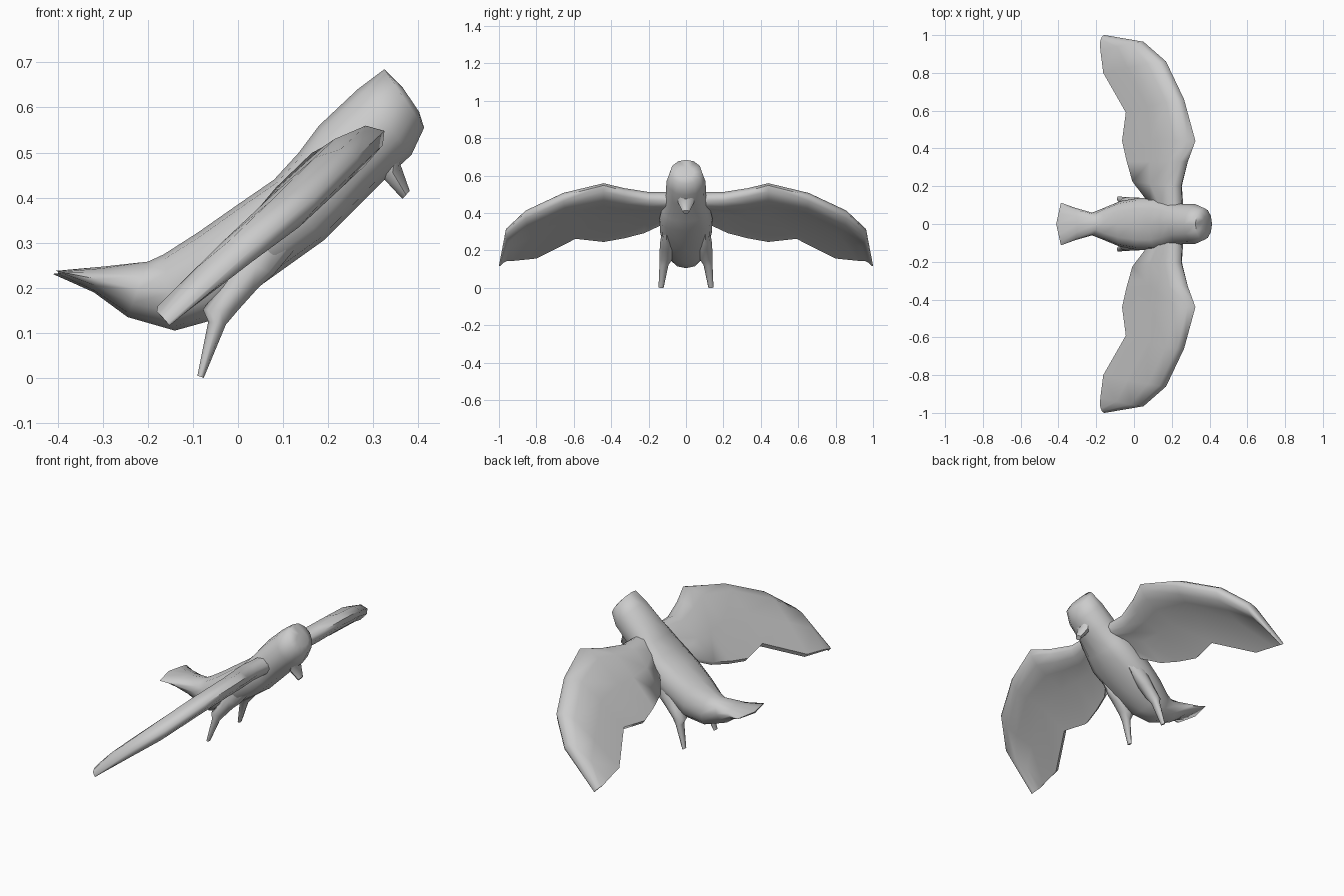
import bpy, bmesh, math
from mathutils import Vector

if "Cube" in bpy.data.objects:
    bpy.data.objects.remove(bpy.data.objects["Cube"])

grey = bpy.data.materials.new("plain grey")
grey.diffuse_color = (0.6, 0.6, 0.6, 1)
grey.use_nodes = True
grey.node_tree.nodes["Principled BSDF"].inputs["Base Color"].default_value = grey.diffuse_color


def loft(name, rings, angle=50):
    """Skin a closed surface over rings of equal point count."""
    bm = bmesh.new()
    loops = [[bm.verts.new(p) for p in ring] for ring in rings]
    n = len(loops[0])
    for a, b in zip(loops, loops[1:]):
        for i in range(n):
            j = (i + 1) % n
            bm.faces.new((a[i], a[j], b[j], b[i]))
    bm.faces.new(loops[0])
    bm.faces.new(loops[-1])
    bmesh.ops.recalc_face_normals(bm, faces=bm.faces)
    mesh = bpy.data.meshes.new(name)
    bm.to_mesh(mesh)
    bm.free()
    mesh.materials.append(grey)
    obj = bpy.data.objects.new(name, mesh)
    bpy.context.collection.objects.link(obj)
    bpy.ops.object.select_all(action='DESELECT')
    bpy.context.view_layer.objects.active = obj
    obj.select_set(True)
    bpy.ops.object.shade_smooth_by_angle(angle=math.radians(angle))
    return obj


def oval(top, bottom, half_width, power=1, y=0, sides=12):
    """Oval ring between a top and a bottom point (x, z); low power is boxier."""
    t, b = Vector((top[0], y, top[1])), Vector((bottom[0], y, bottom[1]))
    mid, up = (t + b) / 2, (t - b) / 2
    ring = []
    for k in range(sides):
        a = math.tau * k / sides
        c, s = (math.copysign(abs(v) ** power, v) for v in (math.cos(a), math.sin(a)))
        ring.append(mid + up * c + Vector((0, half_width * s, 0)))
    return ring


def flip(rings):
    return [[Vector((p[0], -p[1], p[2])) for p in ring] for ring in rings]


# Tail, body and head: top point, bottom point, half width, boxiness
body = [
    ((-.412, .237), (-.412, .231), .113),
    ((-.300, .247), (-.320, .190), .085),
    ((-.200, .258), (-.245, .135), .060),
    ((-.165, .274), (-.140, .105), .088, .9),
    ((-.090, .322), (-.050, .130), .122, .8),
    ((.000, .385), (.050, .205), .138, .75),
    ((.080, .440), (.190, .305), .141, .75),
    ((.135, .500), (.240, .355), .128, .8),
    ((.180, .560), (.325, .440), .107, .9),
    ((.265, .640), (.385, .495), .105),
    ((.325, .685), (.413, .555), .085),
    ((.365, .645), (.402, .590), .045),
]
rings = [oval(*r) for r in body]
for p in rings[0]:  # swept-back corners of the tail fan
    p.x += .025 * abs(p.y) / .113
loft("body", rings, 80)

# Beak, hooked downward
loft("beak", [oval((.380, .520), (.320, .470), .045, sides=8),
              oval((.361, .472), (.325, .440), .042, sides=8),
              oval((.381, .415), (.365, .397), .018, sides=8)], 60)

# Legs: thigh blending out of the flank, tapering to a thin foot
leg = [
    oval((.040, .350), (.130, .290), .020, 1, .104, 8),
    oval((.000, .265), (.080, .230), .034, 1, .104, 8),
    oval((-.040, .200), (.045, .200), .038, 1, .103, 8),
    oval((-.078, .152), (.000, .150), .034, 1, .108, 8),
    oval((-.066, .125), (-.027, .118), .024, 1, .118, 8),
    oval((-.090, .005), (-.076, .000), .014, 1, .133, 8),
]
loft("left_leg", leg, 70)
loft("right_leg", flip(leg), 70)

# Wings: leading edge, trailing edge, thickness scale
stations = [
    ((.255, .07, .490), (.095, .10, .360), 1.1),
    ((.250, .20, .495), (.000, .225, .302), 1.1),
    ((.285, .33, .518), (-.030, .33, .275), 1.08),
    ((.325, .44, .548), (-.055, .44, .255), 1.05),
    ((.265, .66, .492), (-.035, .59, .272), 1.05),
    ((.170, .86, .400), (-.155, .80, .166), 1),
    ((.050, .965, .302), (-.172, .92, .152), .8),
    ((-.155, 1.0, .120), (-.178, .96, .145), .3),
]
# Cross-section: fraction from trailing to leading edge, height off the chord
section = [(0, .012), (.45, .040), (.80, .051), (.95, .033), (1, 0),
           (.95, -.022), (.83, -.033), (.68, -.024), (.45, -.002), (0, -.012)]
normal = Vector((-.65, 0, .76))
wing = []
for lead, trail, s in stations:
    a, b = Vector(trail), Vector(lead)
    wing.append([a.lerp(b, t) + normal * h * s for t, h in section])
loft("left_wing", wing, 70)
loft("right_wing", flip(wing), 70)
